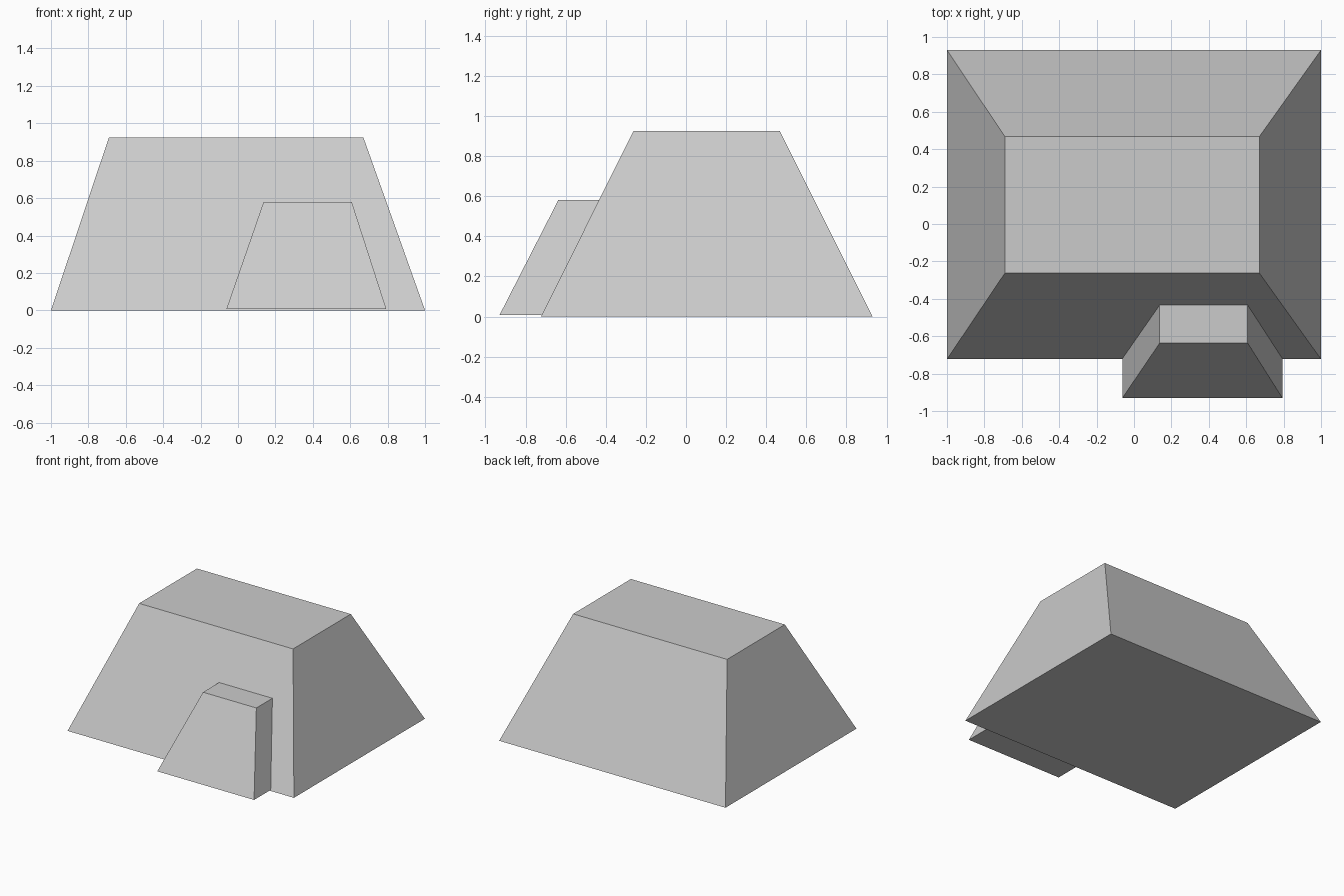
import bpy
import bmesh

if "Cube" in bpy.data.objects:
    bpy.data.objects.remove(bpy.data.objects["Cube"])


def frustum(name, base, top, z0, z1):
    """Four-sided tapered block; base and top are (x0, x1, y0, y1)."""
    bm = bmesh.new()
    rings = []
    for (x0, x1, y0, y1), z in ((base, z0), (top, z1)):
        corners = ((x0, y0), (x1, y0), (x1, y1), (x0, y1))
        rings.append([bm.verts.new((x, y, z)) for x, y in corners])
    low, high = rings
    bm.faces.new(low[::-1])
    bm.faces.new(high)
    for i in range(4):
        j = (i + 1) % 4
        bm.faces.new((low[i], low[j], high[j], high[i]))
    mesh = bpy.data.meshes.new(name)
    bm.to_mesh(mesh)
    bm.free()
    obj = bpy.data.objects.new(name, mesh)
    bpy.context.collection.objects.link(obj)
    return obj


# Large tapered body
frustum("main_body", (-1.0, 1.0, -0.723, 0.93), (-0.69, 0.67, -0.262, 0.467), 0.0, 0.925)

# Small tapered block, its back buried in the body's front slope
frustum("front_block", (-0.062, 0.793, -0.93, 0.0), (0.137, 0.608, -0.637, -0.3), 0.007, 0.58)
